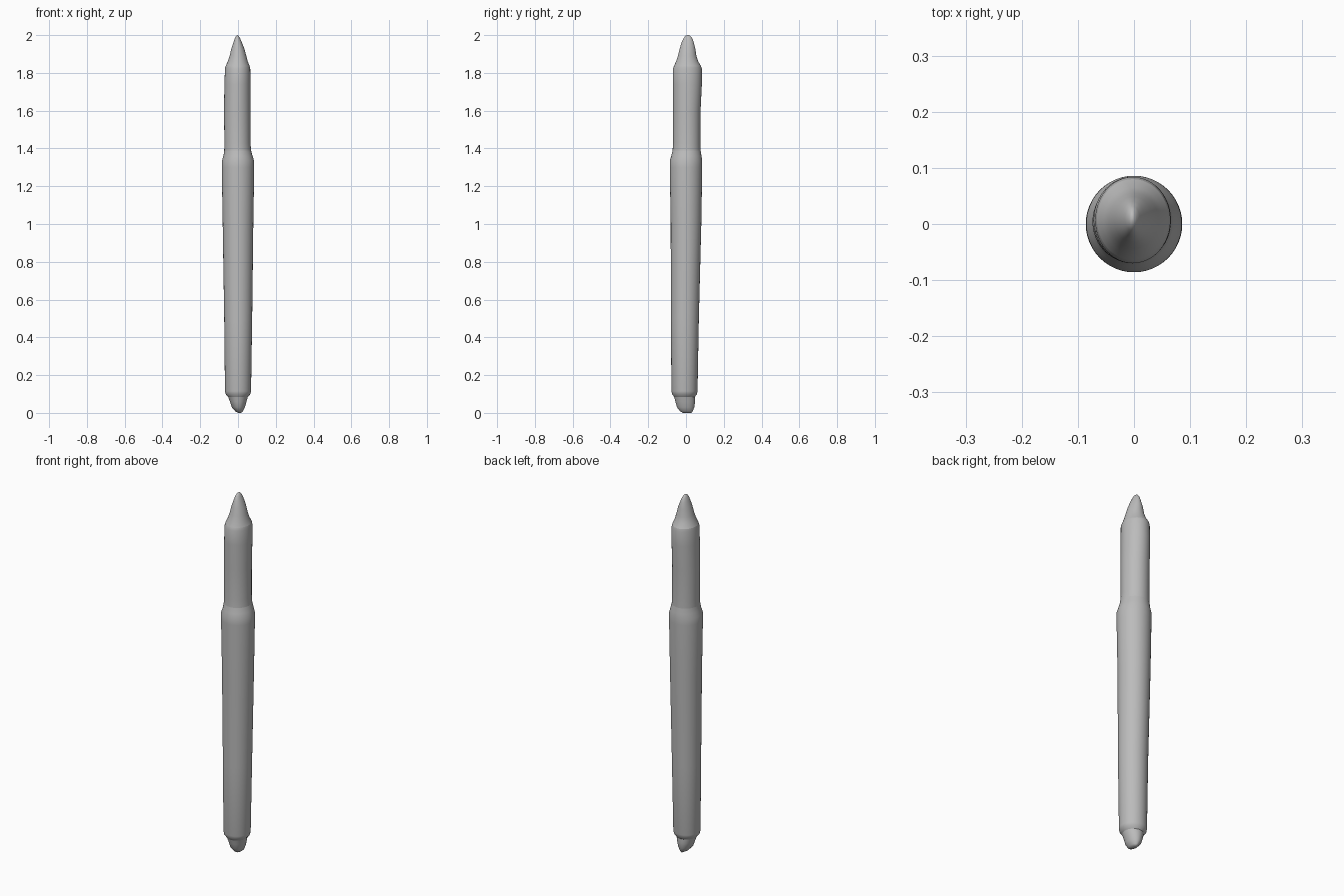
import bpy, bmesh
from math import cos, sin, pi

cube = bpy.data.objects.get("Cube")
if cube:
    bpy.data.objects.remove(cube)

grey = bpy.data.materials.new("plain grey")
grey.use_nodes = True
colour = (0.5, 0.5, 0.5, 1)
grey.diffuse_color = colour
grey.node_tree.nodes["Principled BSDF"].inputs["Base Color"].default_value = colour

SIDES = 48
BACK = 0.088  # flat along the back


def loft(name, sections, close_bottom=False, close_top=False):
    """Skin rings given as (height, centre x, centre y, radius x, radius y)."""
    bm = bmesh.new()
    rings = []
    for z, cx, cy, rx, ry in sections:
        angles = [2 * pi * i / SIDES for i in range(SIDES)]
        rings.append([bm.verts.new((cx + rx * cos(a), min(cy + ry * sin(a), BACK), z))
                      for a in angles])
    for low, high in zip(rings, rings[1:]):
        for i in range(SIDES):
            j = (i + 1) % SIDES
            bm.faces.new((low[i], low[j], high[j], high[i]))
    if close_bottom:
        bm.faces.new(rings[0][::-1])
    if close_top:
        bm.faces.new(rings[-1])
    mesh = bpy.data.meshes.new(name)
    bm.to_mesh(mesh)
    bm.free()
    mesh.materials.append(grey)
    obj = bpy.data.objects.new(name, mesh)
    bpy.context.collection.objects.link(obj)
    bpy.ops.object.select_all(action="DESELECT")
    obj.select_set(True)
    bpy.context.view_layer.objects.active = obj
    bpy.ops.object.shade_smooth_by_angle(angle=0.9)


# Sections shared by neighbouring parts
tail_joint = (0.085, 0, -0.008, 0.052, 0.055)
collar_joint = (1.39, -0.002, 0.003, 0.071, 0.074)
nose_joint = (1.835, -0.002, 0.008, 0.064, 0.072)

# Rounded tail
loft("tail_tip", [
    (0.0, 0.008, 0.006, 0.008, 0.022),
    (0.008, 0.006, 0.002, 0.02, 0.033),
    (0.03, 0.002, -0.002, 0.035, 0.046),
    (0.06, 0.001, -0.004, 0.044, 0.052),
    tail_joint], close_bottom=True)

# Long barrel, widening slightly up to its shoulder
loft("barrel", [
    tail_joint,
    (0.1, 0, -0.008, 0.066, 0.066),
    (0.115, 0, -0.008, 0.069, 0.069),
    (0.5, 0.001, -0.006, 0.074, 0.074),
    (1.0, 0, 0, 0.081, 0.081),
    (1.3, 0, 0, 0.086, 0.086),
    (1.335, 0, 0, 0.085, 0.086),
    (1.36, 0, 0.002, 0.077, 0.08),
    collar_joint])

# Narrower upper sleeve
loft("sleeve", [
    collar_joint,
    (1.43, -0.003, 0.004, 0.069, 0.072),
    (1.6, -0.004, 0.004, 0.07, 0.073),
    (1.74, -0.003, 0.007, 0.069, 0.077),
    (1.82, -0.002, 0.007, 0.067, 0.077),
    nose_joint])

# Tapered nose with a rounded point
loft("nose_cone", [
    nose_joint,
    (1.86, -0.001, 0.006, 0.053, 0.059),
    (1.89, 0, 0.006, 0.044, 0.049),
    (1.93, -0.001, 0.008, 0.034, 0.041),
    (1.965, -0.002, 0.009, 0.021, 0.031),
    (1.985, -0.003, 0.01, 0.013, 0.022),
    (1.996, -0.003, 0.01, 0.007, 0.013),
    (2.0, -0.003, 0.01, 0.002, 0.004)], close_top=True)
